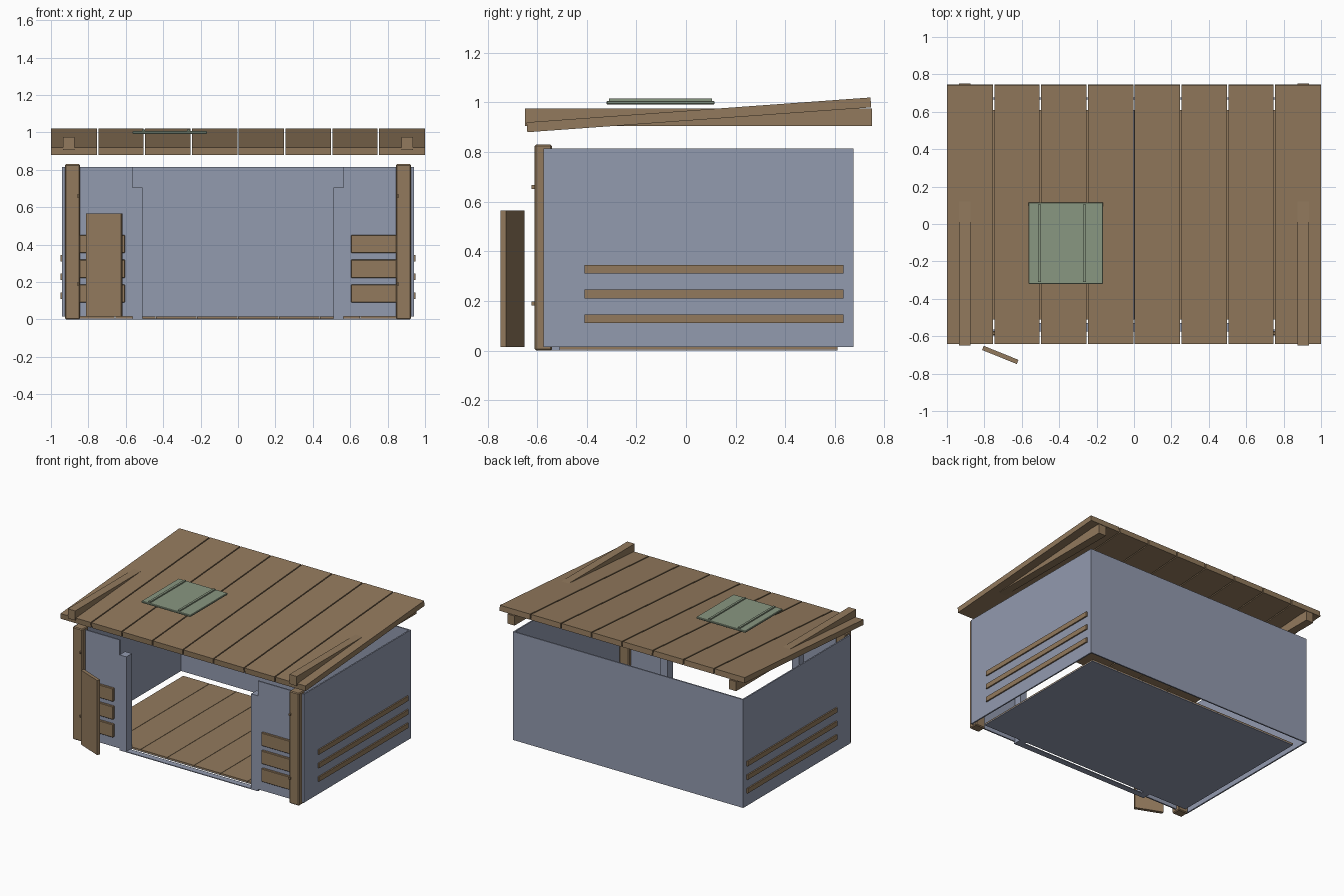
import bpy
import math

if "Cube" in bpy.data.objects:
    bpy.data.objects.remove(bpy.data.objects["Cube"])


def material(name, color):
    m = bpy.data.materials.new(name)
    m.diffuse_color = (*color, 1)
    m.use_nodes = True
    m.node_tree.nodes["Principled BSDF"].inputs["Base Color"].default_value = m.diffuse_color
    return m


WOOD = material("brown_wood", (0.29, 0.195, 0.11))
WALL = material("slate_blue_wall", (0.29, 0.325, 0.43))
GLASS = material("grey_green_skylight", (0.25, 0.31, 0.22))


def box(name, mat, x, y, z, bevel=0.0, rot=(0, 0, 0)):
    """Box from (min, max) ranges, turned about its own centre."""
    bpy.ops.mesh.primitive_cube_add(
        size=1, location=[(r[0] + r[1]) / 2 for r in (x, y, z)], rotation=rot)
    o = bpy.context.object
    o.name = name
    o.scale = [r[1] - r[0] for r in (x, y, z)]
    bpy.ops.object.transform_apply(location=False, rotation=False, scale=True)
    o.data.materials.append(mat)
    if bevel:
        b = o.modifiers.new("edge", "BEVEL")
        b.width = bevel
        b.segments = 1
    return o


def pair(name, mat, x, y, z, bevel=0.0):
    """Same box on the left and right sides."""
    box(name + "_right", mat, x, y, z, bevel)
    box(name + "_left", mat, (-x[1], -x[0]), y, z, bevel)


# Shell: thin walls, front left open for the doorway
T = 0.01
box("back_wall", WALL, (-0.94, 0.94), (0.675 - T, 0.675), (0.015, 0.815))
pair("side_wall", WALL, (0.94 - T, 0.94), (-0.575, 0.675), (0.015, 0.815))
pair("front_panel", WALL, (0.565, 0.94), (-0.575, -0.575 + T), (0.015, 0.815))

# Doorway frame
pair("door_jamb", WALL, (0.51, 0.565), (-0.575, -0.51), (0, 0.705))
box("door_sill", WALL, (-0.51, 0.51), (-0.575, -0.53), (0, 0.006))

# Floor: blue base with wooden boards on top
box("floor_base", WALL, (-0.875, 0.875), (-0.51, 0.61), (0, 0.005))
for i in range(8):
    w = 1.75 / 8
    x0 = -0.875 + i * w
    box(f"floor_board_{i + 1}", WOOD, (x0, x0 + w - 0.003), (-0.51, 0.61),
        (0.005, 0.015))

# Corner posts with small pegs
pair("front_post", WOOD, (0.845, 0.925), (-0.61, -0.54), (0, 0.83), 0.006)
for z in (0.19, 0.66):
    pair("post_peg", WOOD, (0.85, 0.86), (-0.622, -0.61), (z - 0.008, z + 0.008))

# Boards on the front panels and slats on the side walls
for z in (0.09, 0.222, 0.355):
    pair("front_board", WOOD, (0.605, 0.85), (-0.595, -0.575), (z, z + 0.097), 0.003)
for z in (0.11, 0.21, 0.31):
    pair("side_slat", WOOD, (0.94, 0.95), (-0.41, 0.635), (z, z + 0.035))

# Loose door leaf standing ajar
box("door_leaf", WOOD, (-0.815, -0.615), (-0.712, -0.688), (0.015, 0.565),
    rot=(0, 0, math.radians(-22)))

# Level roof beams
pair("roof_beam", WOOD, (0.875, 0.935), (-0.65, 0.75), (0.905, 0.975))

# Sloped roof planks
for i in range(8):
    x0 = -1 + i * 0.25
    box(f"roof_plank_{i + 1}", WOOD,
        (x0 + 0.004 * (i > 0), x0 + 0.25 - 0.004 * (i < 7)),
        (-0.643, 0.747), (0.93, 0.97), rot=(math.atan(0.1 / 1.385), 0, 0))

# Skylight panel with two rails
box("skylight_panel", GLASS, (-0.565, -0.165), (-0.32, 0.115), (0.992, 1.006), 0.003)
for x in (-0.505, -0.265):
    box("skylight_rail", GLASS, (x - 0.008, x + 0.008), (-0.31, 0.105), (1.004, 1.015))
